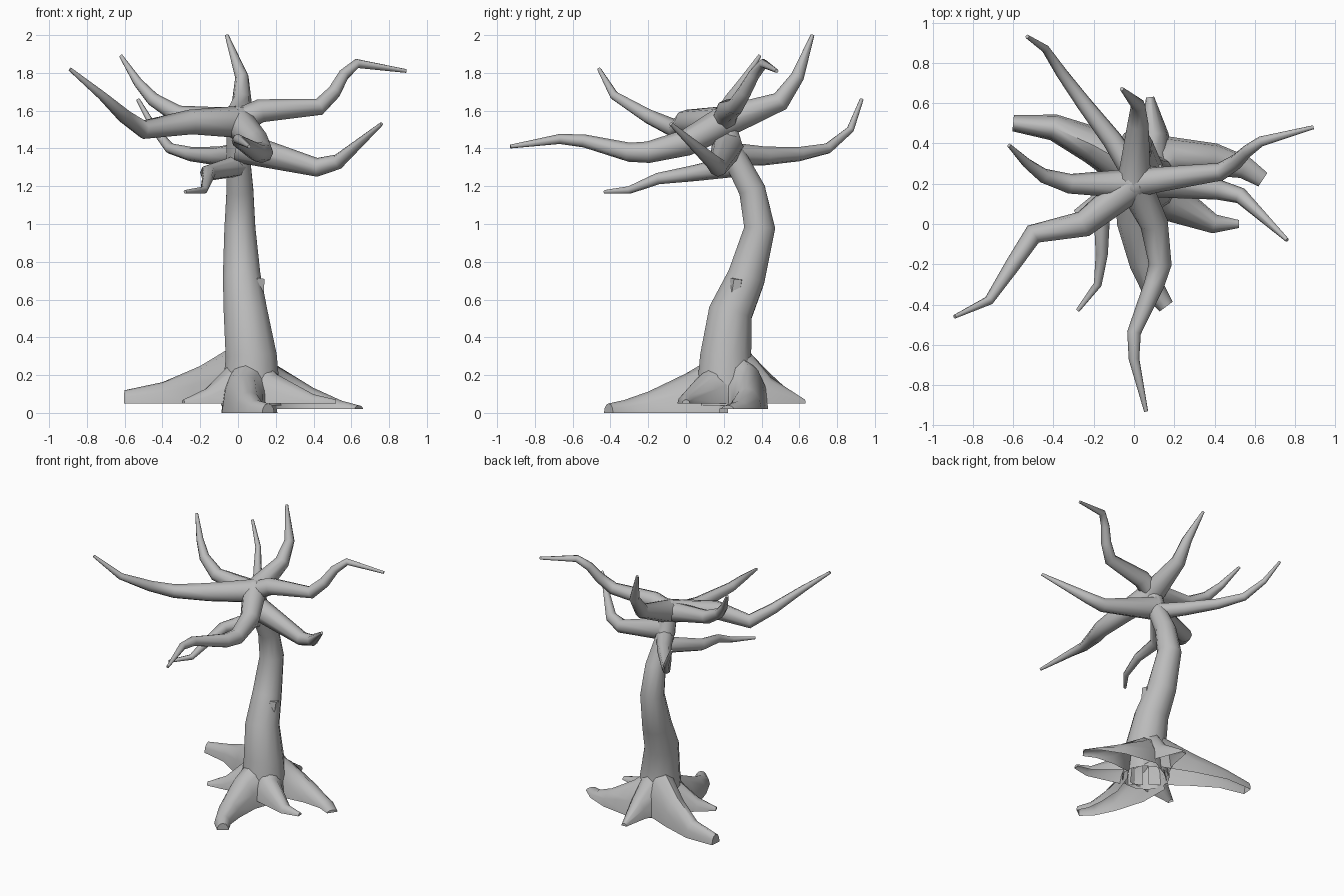
import bpy
import bmesh
import math
from mathutils import Vector

cube = bpy.data.objects.get("Cube")
if cube:
    bpy.data.objects.remove(cube, do_unlink=True)

bark = bpy.data.materials.new("grey_bark")
bark.use_nodes = True
bark.diffuse_color = (.5, .5, .5, 1)
bark.node_tree.nodes["Principled BSDF"].inputs["Base Color"].default_value = bark.diffuse_color


def finish(name, rings, closed):
    """Bridge a list of point rings into one smooth-shaded object."""
    bm = bmesh.new()
    loops = [[bm.verts.new(point) for point in ring] for ring in rings]
    count = len(loops[0])
    for low, high in zip(loops, loops[1:]):
        for i in range(count if closed else count - 1):
            j = (i + 1) % count
            bm.faces.new((low[i], low[j], high[j], high[i]))
    bm.faces.new(loops[-1])
    bmesh.ops.recalc_face_normals(bm, faces=bm.faces[:])
    mesh = bpy.data.meshes.new(name)
    bm.to_mesh(mesh)
    bm.free()
    mesh.materials.append(bark)
    obj = bpy.data.objects.new(name, mesh)
    bpy.context.collection.objects.link(obj)
    bpy.ops.object.select_all(action="DESELECT")
    obj.select_set(True)
    bpy.context.view_layer.objects.active = obj
    bpy.ops.object.shade_smooth_by_angle(angle=math.radians(50))


def tangents(points):
    """Average direction of the path at each of its points."""
    steps = [(end - start).normalized() for start, end in zip(points, points[1:])]
    before = steps[:1] + steps
    after = steps + steps[-1:]
    return [(first + second).normalized() for first, second in zip(before, after)]


def fractions(points):
    """Travelled share of the path length at each of its points."""
    travelled = [0]
    for start, end in zip(points, points[1:]):
        travelled.append(travelled[-1] + (end - start).length)
    return [distance / travelled[-1] for distance in travelled]


def taper(base, tip, fraction, bend):
    return tip + (base - tip) * (1 - fraction) ** bend


def limb(name, path, base, tip=.01, bend=1, sides=8):
    """Round tube along a bent path, tapering from base radius to tip radius."""
    points = [Vector(point) for point in path]
    directions = tangents(points)
    axis = directions[0]
    side = axis.orthogonal().normalized()
    rings = []
    for point, direction, fraction in zip(points, directions, fractions(points)):
        side = axis.rotation_difference(direction) @ side
        axis = direction
        up = axis.cross(side)
        radius = taper(base, tip, fraction, bend)
        angles = [math.tau * k / sides for k in range(sides)]
        rings.append([point + radius * (side * math.cos(a) + up * math.sin(a))
                      for a in angles])
    finish(name, rings, closed=True)


def root(name, path, tip_width, tip_height, base_height, ground=.05, base_width=.13, steps=6):
    """Arched shell, open below, sinking from the trunk out to its tip."""
    points = [Vector((x, y, ground)) for x, y in path]
    up = Vector((0, 0, 1))
    rings = []
    for point, direction, fraction in zip(points, tangents(points), fractions(points)):
        across = up.cross(direction)
        width = taper(base_width, tip_width, fraction, bend=1)
        height = taper(base_height, tip_height, fraction, bend=1.5) - ground
        angles = [math.pi * k / steps for k in range(steps + 1)]
        rings.append([point + across * width * math.cos(a) + up * height * math.sin(a)
                      for a in angles])
    finish(name, rings, closed=False)


# Bent trunk, with a short broken stub on its left side
crown = (0, .2, 1.54)
fork = (0, .25, 1.37)
limb("trunk", [(.07, .21, .04), (.07, .21, .3), (.04, .235, .53), (.02, .32, .72),
               (.01, .39, .98), (.01, .35, 1.18), fork, crown],
     base=.165, tip=.06, bend=1.5, sides=12)
limb("broken_stub", [(.09, .24, .5), (.11, .27, .71)], base=.04, tip=.035, sides=5)

# Knot where the upper branches meet
bpy.ops.mesh.primitive_uv_sphere_add(segments=12, ring_count=8, radius=.085, location=crown)
knot = bpy.context.object
knot.name = "crown_knot"
knot.data.materials.append(bark)
bpy.ops.object.shade_smooth_by_angle(angle=math.radians(50))

# Upper crown branches
limb("branch_left_upper", [
    crown, (.12, .22, 1.6), (.43, .26, 1.62), (.51, .31, 1.7), (.56, .36, 1.79),
    (.63, .41, 1.85), (.89, .48, 1.81)], base=.07)
limb("branch_right_upper", [
    crown, (-.32, .2, 1.58), (-.45, .24, 1.66), (-.53, .3, 1.75), (-.62, .39, 1.89)], base=.075)
limb("branch_back_upright", [
    crown, (.02, .5, 1.65), (.02, .59, 1.78), (-.06, .67, 2)], base=.085)
limb("branch_front_right", [
    crown, (-.25, 0, 1.54), (-.5, -.05, 1.5), (-.6, -.2, 1.57), (-.72, -.38, 1.68),
    (-.89, -.46, 1.82)], base=.085)
limb("branch_front", [
    crown, (.1, 0, 1.43), (.13, -.2, 1.38), (.1, -.3, 1.38), (0, -.54, 1.44), (0, -.67, 1.45),
    (.06, -.93, 1.41)], base=.085)

# Lower branches
limb("branch_left_lower", [
    (0, .22, 1.41), (.42, .17, 1.3), (.53, .14, 1.33), (.76, -.08, 1.53)], base=.085)
limb("branch_back_lower", [
    fork, (-.11, .42, 1.36), (-.25, .6, 1.37), (-.36, .75, 1.4), (-.44, .87, 1.5),
    (-.53, .93, 1.66)], base=.06)
limb("branch_right_lower", [
    (0, .27, 1.31), (-.16, .05, 1.27), (-.16, -.15, 1.24), (-.18, -.3, 1.18),
    (-.28, -.43, 1.17)], base=.06)

# Flaring roots
root("root_right_back", [(.05, .25), (-.2, .39), (-.4, .48), (-.6, .5)],
     tip_width=.04, tip_height=.12, base_height=.4)
root("root_left_back", [(.1, .25), (.2, .33), (.4, .32), (.55, .28), (.64, .22)],
     tip_width=.04, tip_height=.04, base_height=.35, ground=.02)
root("root_left_front", [(.1, .2), (.2, .1), (.4, 0), (.52, 0)],
     tip_width=.02, tip_height=.07, base_height=.3)
root("root_front", [(.06, .2), (.03, 0), (.06, -.2), (.1, -.33), (.16, -.41)],
     tip_width=.04, tip_height=.05, base_height=.33, ground=0, base_width=.15)
root("root_right_front", [(.05, .2), (-.17, .1), (-.29, .05)],
     tip_width=.02, tip_height=.07, base_height=.35)
root("root_back", [(.07, .25), (.1, .45), (.08, .63)],
     tip_width=.02, tip_height=.07, base_height=.43)
